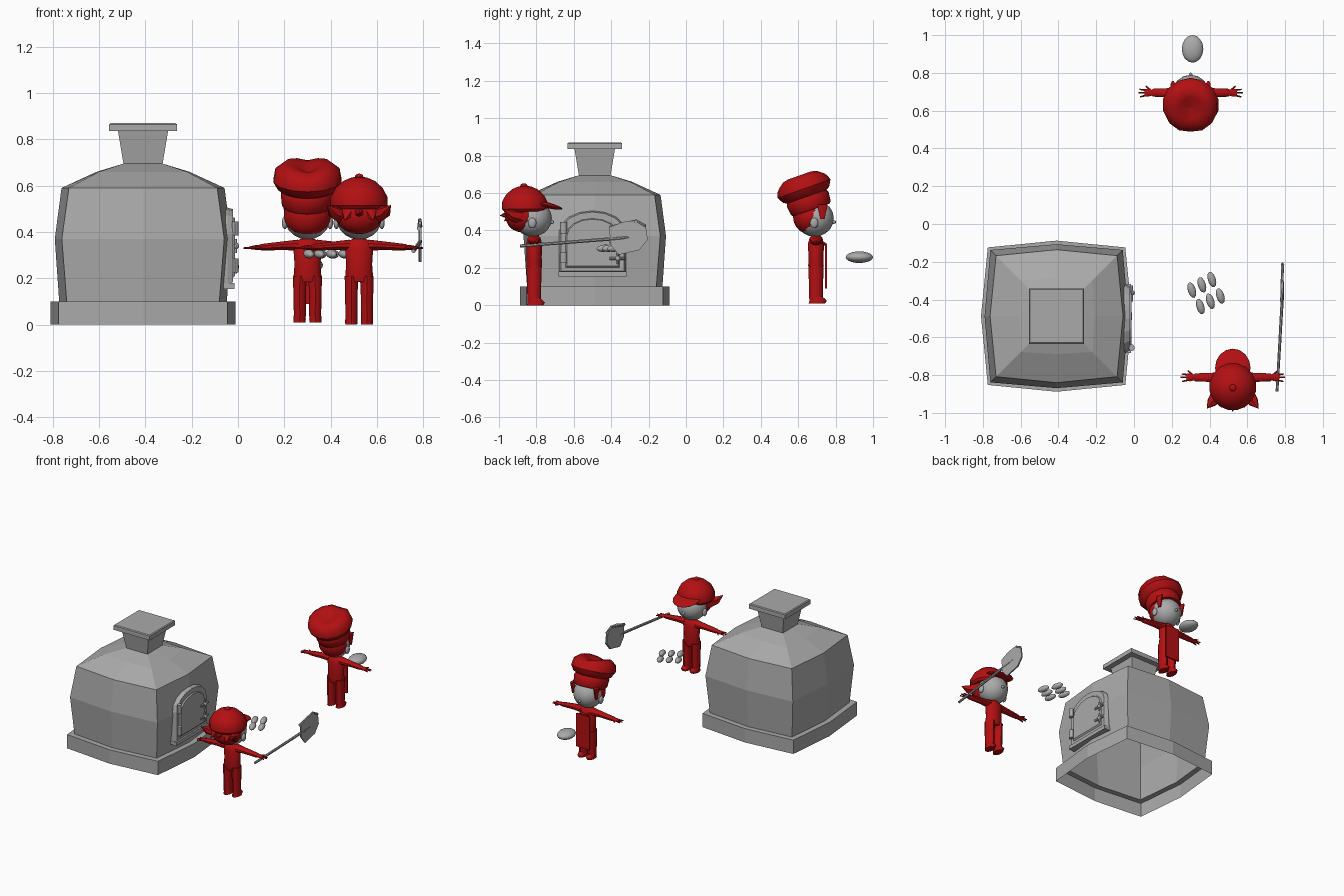
import bpy, math
from mathutils import Vector, Matrix

if "Cube" in bpy.data.objects:
    bpy.data.objects.remove(bpy.data.objects["Cube"])


def material(name, rgb):
    m = bpy.data.materials.new(name)
    m.use_nodes = True
    m.diffuse_color = (*rgb, 1)
    m.node_tree.nodes["Principled BSDF"].inputs["Base Color"].default_value = (*rgb, 1)
    return m


GREY = material("plain grey", (0.4, 0.4, 0.4))
RED = material("deep red", (0.45, 0.005, 0.006))


def smooth(ob, angle=40):
    bpy.ops.object.select_all(action='DESELECT')
    ob.select_set(True)
    bpy.context.view_layer.objects.active = ob
    bpy.ops.object.shade_smooth_by_angle(angle=math.radians(angle))
    return ob


def loft(name, rings, mat, bottom=True, top=True):
    """Skin a stack of equal-length rings of points."""
    n = len(rings[0])
    verts = [p for r in rings for p in r]
    faces = []
    for k in range(len(rings) - 1):
        a, b = k * n, (k + 1) * n
        faces += [(a + i, a + (i + 1) % n, b + (i + 1) % n, b + i) for i in range(n)]
    if bottom:
        faces.append(tuple(reversed(range(n))))
    if top:
        faces.append(tuple(range(len(verts) - n, len(verts))))
    me = bpy.data.meshes.new(name)
    me.from_pydata(verts, [], faces)
    me.materials.append(mat)
    ob = bpy.data.objects.new(name, me)
    bpy.context.collection.objects.link(ob)
    return ob


def tube(name, path, mat, n=10, angle=40):
    """Oval tube through (x, y, z, r_side, r_up) stations."""
    d = Vector(path[-1][:3]) - Vector(path[0][:3])
    if abs(d.z) > 0.9 * d.length:
        d = Vector((0, 0, 1))
    q = d.to_track_quat('Z', 'Y')
    rings = []
    for x, y, z, a, b in path:
        rings.append([Vector((x, y, z)) + q @ Vector((a * math.cos(t), b * math.sin(t), 0))
                      for t in (2 * math.pi * (i + 0.5) / n for i in range(n))])
    return smooth(loft(name, rings, mat), angle)


def ball(name, loc, size, mat, rot=(0, 0, 0), seg=16, rows=10):
    bpy.ops.mesh.primitive_uv_sphere_add(segments=seg, ring_count=rows, radius=1,
                                         location=loc, rotation=rot)
    ob = bpy.context.object
    ob.name, ob.scale = name, size
    ob.data.materials.append(mat)
    return smooth(ob, 60)


def box(name, loc, size, mat, rot=(0, 0, 0)):
    bpy.ops.mesh.primitive_cube_add(size=1, location=loc, rotation=rot)
    ob = bpy.context.object
    ob.name, ob.scale = name, size
    ob.data.materials.append(mat)
    return ob


def plate(name, outline, x0, x1, mat, inset=0.94):
    """Bevelled slab in the y-z plane."""
    cy = sum(p[0] for p in outline) / len(outline)
    cz = sum(p[1] for p in outline) / len(outline)
    rings = [[(x, cy + (y - cy) * s, cz + (z - cz) * s) for y, z in outline]
             for x, s in ((x0, 1), (x0 + (x1 - x0) * 0.6, 1), (x1, inset))]
    return loft(name, rings, mat)


# Oven: bowed square shell, open underneath
OX, OY = -0.41, -0.488


def bowed(h, z, bow):
    c = h * bow
    return [(OX + x, OY + y, z) for x, y in
            ((c, -c), (h, 0), (c, c), (0, h), (-c, c), (-h, 0), (-c, -c), (0, -h))]


loft("oven_body", [bowed(*s) for s in (
    (0.4, 0, 0.91), (0.4, 0.1, 0.91), (0.362, 0.1, 0.91), (0.381, 0.37, 0.92),
    (0.352, 0.59, 0.91), (0.2, 0.66, 0.95), (0.085, 0.695, 1))], GREY, bottom=False)
loft("chimney", [bowed(*s, 1) for s in ((0.083, 0.685), (0.108, 0.835))], GREY)
loft("chimney_cap", [bowed(*s, 1) for s in ((0.146, 0.835), (0.146, 0.865), (0.14, 0.87))], GREY)


# Oven door with sill, hinges and latches
def arch(w, z0, spring, top):
    pts = [(OY - 0.012 + w * math.cos(t), spring + (top - spring) * math.sin(t))
           for t in (math.pi * i / 8 for i in range(9))]
    return [(OY - 0.012 - w, z0), (OY - 0.012 + w, z0)] + pts


plate("door_frame", arch(0.18, 0.17, 0.39, 0.505), -0.08, -0.022, GREY)
plate("door_panel", arch(0.145, 0.2, 0.37, 0.465), -0.04, -0.013, GREY)
box("door_sill", (-0.045, -0.5, 0.167), (0.06, 0.365, 0.026), GREY)
for z in (0.255, 0.415):
    tube("hinge", [(-0.012, -0.655, z - 0.03, 0.015, 0.018),
                   (-0.012, -0.655, z + 0.03, 0.015, 0.018)], GREY)
for z in (0.25, 0.34):
    tube("latch_bar", [(-0.012, -0.41, z, 0.008, 0.009), (-0.012, -0.325, z, 0.008, 0.009)], GREY, 8)
    tube("latch_pin", [(-0.01, -0.365, z - 0.03, 0.007, 0.007),
                       (-0.01, -0.365, z + 0.03, 0.007, 0.007)], GREY, 8)
    ball("latch_knob", (-0.008, -0.365, z), (0.013, 0.014, 0.014), GREY, seg=8, rows=6)


# Shared figure: body, limbs and head, facing +y
def figure(who, ox, oy, z0):
    def path(pts):
        return [(ox + x, oy + y, z, a, b) for x, y, z, a, b in pts]

    def part(name, pts, n=10):
        return tube(who + name, path(pts), RED, n)

    part("_torso", [(0, 0, 0.185, 0.055, 0.038), (0, 0, 0.21, 0.062, 0.043), (0, 0, 0.26, 0.058, 0.042),
                    (0, 0, 0.33, 0.063, 0.044), (0, 0, 0.36, 0.052, 0.036), (0, 0, 0.372, 0.025, 0.025)], 12)
    tube(who + "_neck", path([(0, 0, 0.35, 0.025, 0.025), (0, 0, 0.4, 0.025, 0.025)]), GREY)
    ball(who + "_head", (ox, oy - 0.008, 0.465), (0.1, 0.103, 0.098), GREY)
    ball(who + "_nose", (ox, oy + 0.095, 0.445), (0.01, 0.012, 0.01), GREY, seg=8, rows=6)
    for s in (-1, 1):
        part("_leg", [(s * 0.033, 0, z0 + 0.025, 0.027, 0.036), (s * 0.034, 0, 0.12, 0.028, 0.038),
                      (s * 0.033, 0, 0.21, 0.031, 0.041)])
        part("_shoe", [(s * 0.034, 0.005, z0, 0.027, 0.044), (s * 0.034, 0.012, z0 + 0.015, 0.028, 0.046),
                       (s * 0.034, 0, z0 + 0.035, 0.026, 0.036)])
        part("_arm", [(s * 0.04, 0, 0.343, 0.034, 0.024), (s * 0.1, 0, 0.341, 0.026, 0.019),
                      (s * 0.2, 0, 0.334, 0.022, 0.014), (s * 0.205, 0, 0.334, 0.016, 0.011),
                      (s * 0.225, 0, 0.333, 0.022, 0.01), (s * 0.245, 0, 0.332, 0.02, 0.007)])
        for a, b, reach in ((-0.014, -0.022, 0.268), (0, 0, 0.276), (0.013, 0.018, 0.27)):
            part("_finger", [(s * 0.235, a, 0.332, 0.006, 0.006), (s * reach, b, 0.33, 0.004, 0.004)], 6)
        part("_thumb", [(s * 0.212, 0.012, 0.333, 0.007, 0.006), (s * 0.238, 0.036, 0.332, 0.004, 0.004)], 6)
        ball(who + "_ear", (ox + s * 0.098, oy - 0.01, 0.44), (0.013, 0.022, 0.028), GREY, seg=10, rows=8)


# Baker with apron, neckerchief and puffed hat
BX, BY = 0.3, 0.695
figure("baker", BX, BY, 0.01)
ball("baker_hair", (BX, BY - 0.035, 0.475), (0.102, 0.088, 0.095), RED)
for s in (-1, 1):
    tube("baker_sideburn", [(BX + s * 0.092, BY + 0.035, 0.46, 0.008, 0.012),
                            (BX + s * 0.094, BY + 0.035, 0.54, 0.013, 0.03)], RED, 8)
box("baker_apron", (BX, BY + 0.054, 0.21), (0.105, 0.01, 0.24), RED)
bpy.ops.mesh.primitive_torus_add(major_segments=14, minor_segments=6, major_radius=0.036,
                                 minor_radius=0.01, location=(BX, BY + 0.012, 0.345),
                                 rotation=(-0.5, 0, 0))
scarf = bpy.context.object
scarf.name = "baker_neckerchief"
scarf.data.materials.append(RED)
smooth(scarf, 60)
hat = tube("baker_hat", [(0, 0, h, r, r) for h, r in (
    (0, 0.104), (0.012, 0.113), (0.06, 0.118), (0.075, 0.112), (0.085, 0.13), (0.12, 0.15),
    (0.155, 0.142), (0.185, 0.105), (0.185, 0.06), (0.172, 0.01))], RED, 14)
for v in hat.data.vertices:
    # two lobes with a crease along the middle
    if v.co.z > 0.14:
        v.co.z += 0.02 * min(1, abs(v.co.x) / 0.07) - 0.01
hat.matrix_world = Matrix.Translation((BX, BY - 0.024, 0.51)) @ Matrix.Rotation(0.34, 4, 'X')

# Helper with peaked cap and spiky hair
HX, HY = 0.523, -0.812
figure("helper", HX, HY, 0)
ball("helper_hair", (HX, HY - 0.065, 0.475), (0.104, 0.088, 0.085), RED)
for x, y, z in ((-0.137, -0.165, 0.515), (-0.062, -0.16, 0.45), (0, -0.182, 0.48),
                (0.062, -0.16, 0.45), (0.137, -0.165, 0.515)):
    tube("helper_hair_spike", [(HX + x * 0.5, HY - 0.075, 0.475, 0.045, 0.045),
                               (HX + x * 0.8, HY - 0.13, 0.485, 0.03, 0.028),
                               (HX + x, HY + y, z, 0.001, 0.001)], RED, 6)
tube("helper_cap", [(HX, HY - 0.05, 0.515 + h, r, r) for h, r in (
    (-0.015, 0.112), (0, 0.125), (0.035, 0.125), (0.075, 0.104), (0.105, 0.07),
    (0.12, 0.035), (0.124, 0.005))], RED, 16)
ball("cap_button", (HX, HY - 0.055, 0.64), (0.019, 0.019, 0.012), RED, seg=10, rows=6)
ball("cap_peak", (HX, HY + 0.05, 0.54), (0.094, 0.105, 0.016), RED, rot=(-0.24, 0, 0))

# Shovel
tube("shovel_handle", [(0.757, -0.887, 0.317, 0.008, 0.009), (0.787, -0.36, 0.358, 0.009, 0.01),
                       (0.788, -0.3, 0.365, 0.005, 0.006)], GREY, 8)
blade = [(-0.41, 0.415), (-0.34, 0.445), (-0.265, 0.455), (-0.215, 0.425), (-0.205, 0.35),
         (-0.25, 0.295), (-0.36, 0.27), (-0.405, 0.325)]
plate("shovel_blade", blade[::-1], 0.792, 0.779, GREY, 0.96)
tube("shovel_rim", [(0.782, -0.41, 0.415, 0.009, 0.01), (0.785, -0.265, 0.45, 0.008, 0.01),
                    (0.79, -0.215, 0.425, 0.006, 0.008)], GREY, 8)

# Loaves
for row in range(2):
    for i in range(3):
        ball("small_loaf", (0.306 + 0.053 * i + 0.045 * row, -0.35 + 0.028 * i - 0.087 * row, 0.305),
             (0.021, 0.043, 0.019), GREY, rot=(0.1, 0, 0.3), seg=12, rows=8)
ball("large_loaf", (0.31, 0.927, 0.257), (0.057, 0.073, 0.031), GREY)
